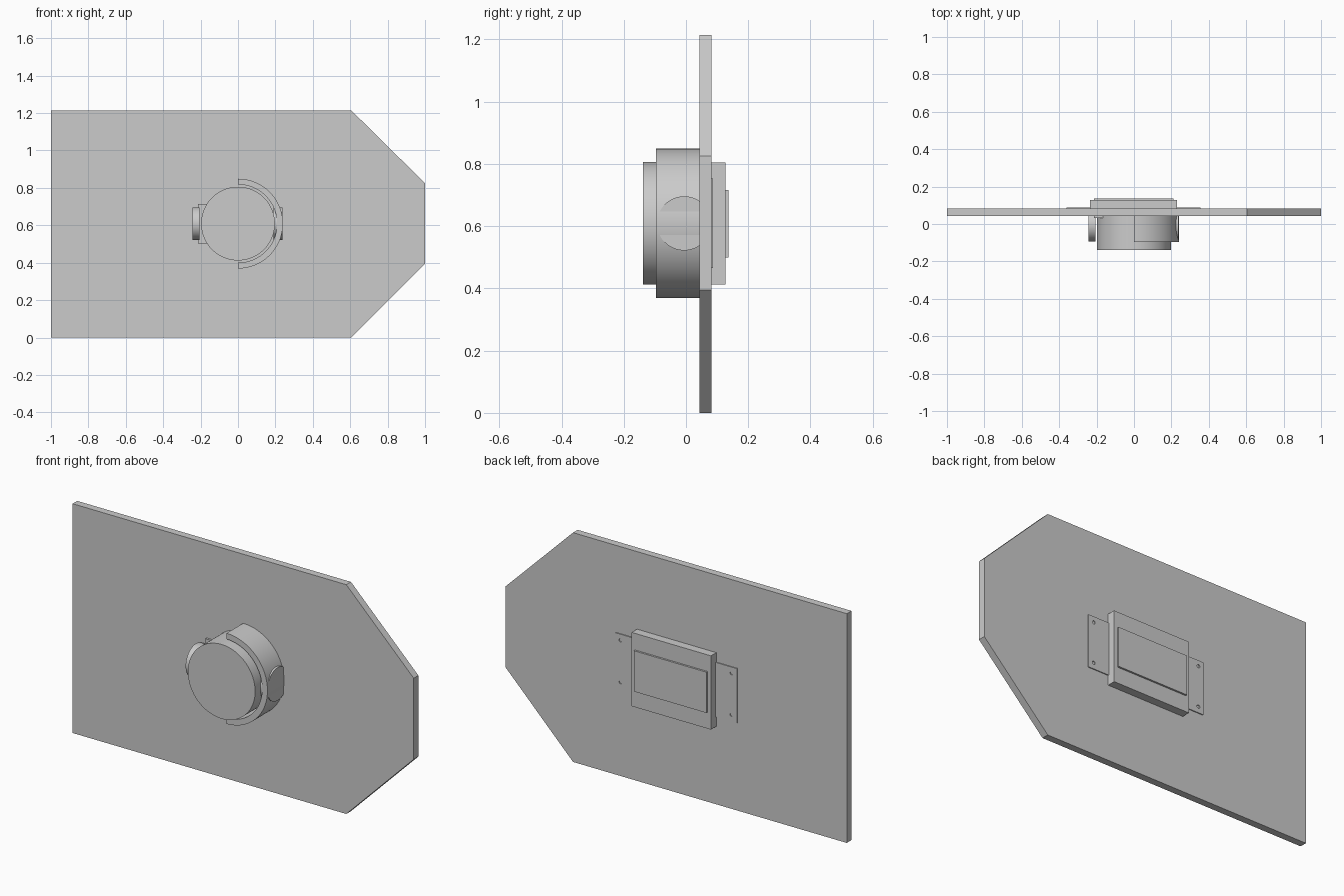
import bpy, bmesh
from math import sin, cos, pi

if "Cube" in bpy.data.objects:
    bpy.data.objects.remove(bpy.data.objects["Cube"])

CZ = 0.609  # height of the dial axis


def prism(name, pts, y0, y1, smooth=False):
    """Extrude an x/z outline from y0 to y1."""
    bm = bmesh.new()
    face = bm.faces.new([bm.verts.new((x, y0, z)) for x, z in pts])
    new = bmesh.ops.extrude_face_region(bm, geom=[face])["geom"]
    bmesh.ops.translate(bm, vec=(0, y1 - y0, 0),
                        verts=[v for v in new if isinstance(v, bmesh.types.BMVert)])
    bmesh.ops.recalc_face_normals(bm, faces=bm.faces)
    me = bpy.data.meshes.new(name)
    bm.to_mesh(me)
    bm.free()
    ob = bpy.data.objects.new(name, me)
    bpy.context.collection.objects.link(ob)
    if smooth:
        shade(ob)
    return ob


def shade(ob):
    bpy.ops.object.select_all(action='DESELECT')
    ob.select_set(True)
    bpy.context.view_layer.objects.active = ob
    bpy.ops.object.shade_smooth_by_angle(angle=0.6)


def box(name, x0, x1, y0, y1, z0, z1):
    return prism(name, [(x0, z0), (x1, z0), (x1, z1), (x0, z1)], y0, y1)


def arc(r, a0, a1, n, cx=0, cz=CZ):
    return [(cx + r * cos(a0 + (a1 - a0) * i / n), cz + r * sin(a0 + (a1 - a0) * i / n))
            for i in range(n + 1)]


# Main panel with two clipped corners
prism("panel", [(-1, 0), (0.605, 0), (1, 0.395), (1, 0.825), (0.605, 1.215), (-1, 1.215)],
      0.043, 0.082)

# Round dial and the half-round guard beside it
prism("dial", arc(0.197, 0, 2 * pi, 96)[:-1], -0.138, 0.05, True)
prism("half_guard", arc(0.24, -pi / 2, pi / 2, 64) + arc(0.209, pi / 2, -pi / 2, 64),
      -0.096, 0.05, True)

# Side knobs, sunk into the panel
for side, x0, x1 in (("left", -0.242, -0.205), ("right", 0.19, 0.237)):
    bpy.ops.mesh.primitive_cylinder_add(vertices=64, radius=0.087, depth=x1 - x0,
                                        location=((x0 + x1) / 2, -0.006, CZ),
                                        rotation=(0, pi / 2, 0))
    knob = bpy.context.object
    knob.name = side + "_knob"
    shade(knob)

# Small bracket behind the left knob
box("bracket", -0.214, -0.15, 0.032, 0.05, 0.504, 0.714)

# Rear housing and its raised cover
box("rear_housing", -0.235, 0.23, 0.075, 0.127, 0.413, 0.804)
box("rear_cover", -0.215, 0.21, 0.12, 0.137, 0.5, 0.716)

# Thin mounting flange with four screw holes
flange = box("mounting_flange", -0.36, 0.355, 0.0815, 0.087, 0.466, 0.754)
for i, (x, z) in enumerate([(sx, sz) for sx in (-0.328, 0.323) for sz in (0.5, 0.722)]):
    cut = prism(f"screw_hole_{i}", arc(0.009, 0, 2 * pi, 24, x, z)[:-1], 0.07, 0.1)
    cut.hide_render = True
    cut.hide_set(True)
    mod = flange.modifiers.new(f"hole_{i}", 'BOOLEAN')
    mod.operation = 'DIFFERENCE'
    mod.object = cut
